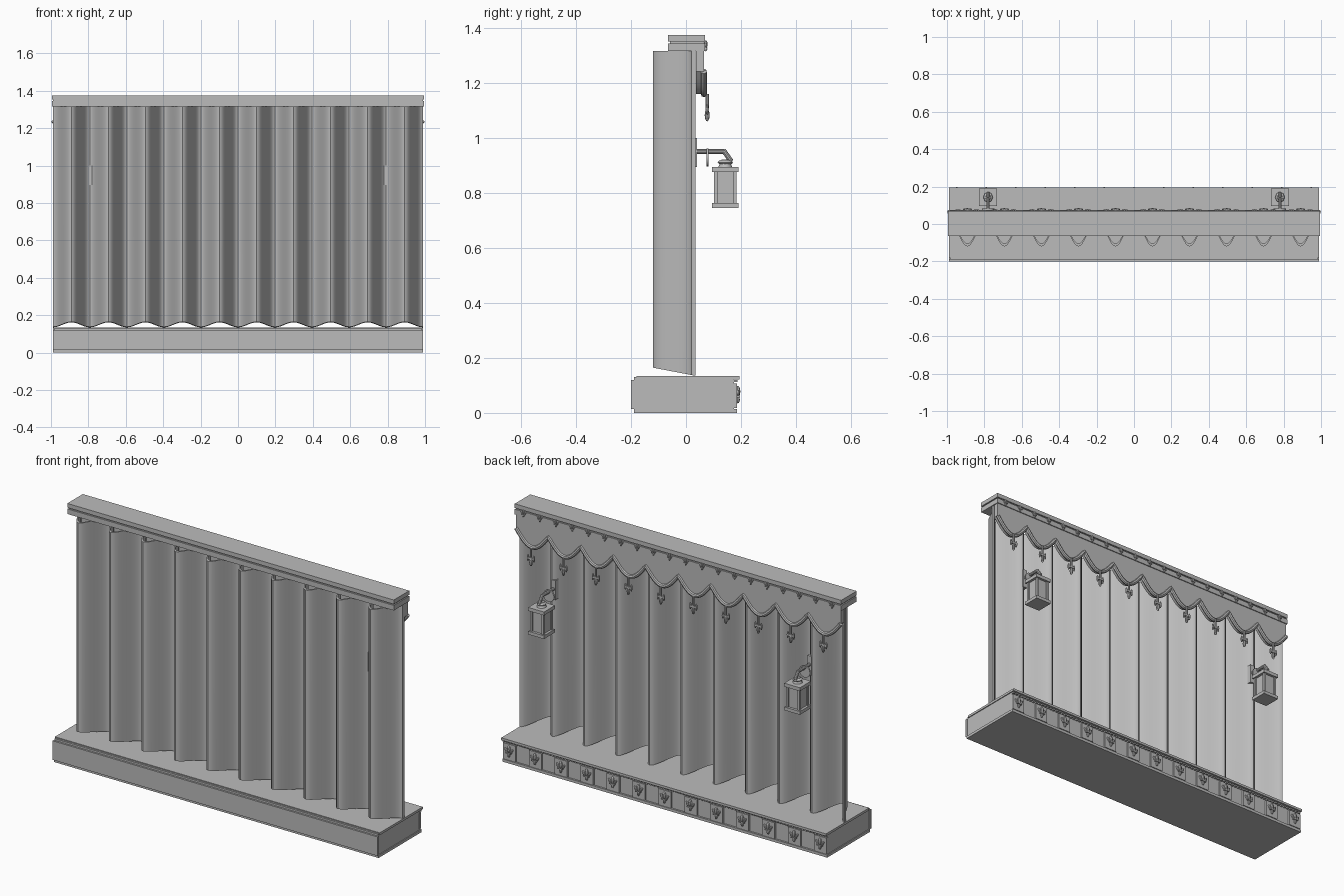
import bpy, bmesh, math
from mathutils import Matrix, Vector

cube = bpy.data.objects.get("Cube")
if cube:
    bpy.data.objects.remove(cube, do_unlink=True)

grey = bpy.data.materials.new("plain_grey")
grey.use_nodes = True
grey.diffuse_color = (0.5, 0.5, 0.5, 1)
grey.node_tree.nodes["Principled BSDF"].inputs["Base Color"].default_value = (0.5, 0.5, 0.5, 1)

HALF = 0.99          # half width of the curtain
FOLDS = 10
PERIOD = 2 * HALF / FOLDS
CENTRES = [-HALF + PERIOD * (i + 0.5) for i in range(FOLDS)]


def finish(name, bm, smooth=False):
    bmesh.ops.recalc_face_normals(bm, faces=bm.faces)
    mesh = bpy.data.meshes.new(name)
    bm.to_mesh(mesh)
    bm.free()
    mesh.materials.append(grey)
    obj = bpy.data.objects.new(name, mesh)
    bpy.context.collection.objects.link(obj)
    if smooth:
        bpy.ops.object.select_all(action='DESELECT')
        obj.select_set(True)
        bpy.context.view_layer.objects.active = obj
        bpy.ops.object.shade_smooth_by_angle(angle=math.radians(35))
    return obj


def box(bm, x, y, z):
    size = Matrix.Diagonal((x[1] - x[0], y[1] - y[0], z[1] - z[0], 1))
    mid = Vector((sum(x) / 2, sum(y) / 2, sum(z) / 2))
    bmesh.ops.create_cube(bm, size=1, matrix=Matrix.Translation(mid) @ size)


def blob(bm, centre, radii, tilt=0):
    m = Matrix.Translation(centre) @ Matrix.Rotation(tilt, 4, 'Y') @ Matrix.Diagonal((*radii, 1))
    bmesh.ops.create_uvsphere(bm, u_segments=8, v_segments=6, radius=1, matrix=m)


def rod(bm, a, b, r1, r2, sides=10):
    a, b = Vector(a), Vector(b)
    d = b - a
    m = Matrix.Translation((a + b) / 2) @ d.to_track_quat('Z', 'Y').to_matrix().to_4x4()
    bmesh.ops.create_cone(bm, cap_ends=True, segments=sides, radius1=r1, radius2=r2,
                          depth=d.length, matrix=m)


def loft(bm, sections):
    rings = [[bm.verts.new(p) for p in s] for s in sections]
    n = len(rings[0])
    for a, b in zip(rings, rings[1:]):
        for i in range(n):
            bm.faces.new((a[i], a[(i + 1) % n], b[(i + 1) % n], b[i]))
    bm.faces.new(rings[0])
    bm.faces.new(rings[-1])


def flower(bm, x, y, z, s, depth):
    # three petals, a band and a short foot
    blob(bm, (x, y, z + 0.2 * s), (0.16 * s, depth, 0.32 * s))
    for side in (-1, 1):
        blob(bm, (x + side * 0.25 * s, y, z + 0.1 * s), (0.1 * s, depth * 0.8, 0.23 * s), side * 0.6)
    box(bm, (x - 0.25 * s, x + 0.25 * s), (y - depth * 0.8, y + depth * 0.8), (z - 0.13 * s, z - 0.04 * s))
    blob(bm, (x, y, z - 0.27 * s), (0.12 * s, depth * 0.8, 0.2 * s))


# Pleated curtain
bm = bmesh.new()
sections = []
steps = FOLDS * 20
for i in range(steps + 1):
    x = -HALF + 2 * HALF * i / steps
    y = -0.05 + 0.07 * math.cos(2 * math.pi * (x + HALF) / PERIOD)
    back = y + 0.015
    low = lambda v: 0.135 + (0.035 - v) * 0.19
    sections.append([(x, y, low(y)), (x, back, low(back)), (x, back, 1.317), (x, y, 1.317)])
loft(bm, sections)
finish("curtain", bm, True)

# Top rail with a groove
bm = bmesh.new()
box(bm, (-0.995, 0.995), (-0.065, 0.07), (1.352, 1.375))
box(bm, (-0.988, 0.988), (-0.058, 0.063), (1.34, 1.355))
box(bm, (-0.995, 0.995), (-0.065, 0.07), (1.317, 1.345))
finish("top_rail", bm)


# Scalloped valance and its rope edge
def scallop(x):
    return 1.242 - 0.082 * abs(math.sin(math.pi * (x + HALF) / PERIOD))


bm = bmesh.new()
xs = [-HALF + 2 * HALF * i / steps for i in range(steps + 1)]
loft(bm, [[(x, 0.037, scallop(x)), (x, 0.065, scallop(x)), (x, 0.065, 1.32), (x, 0.037, 1.32)]
          for x in xs])
finish("valance", bm, True)

bm = bmesh.new()
sections = []
for i, x in enumerate(xs):
    a, b = xs[max(i - 1, 0)], xs[min(i + 1, steps)]
    t = Vector((b - a, 0, scallop(b) - scallop(a))).normalized()
    n = Vector((-t.z, 0, t.x))
    c = Vector((x, 0.065, scallop(x)))
    sections.append([c + 0.011 * (math.cos(k * math.pi / 4) * n + math.sin(k * math.pi / 4) * Vector((0, 1, 0)))
                     for k in range(8)])
loft(bm, sections)
finish("valance_rope", bm, True)

# Hanging tassels under each scallop
bm = bmesh.new()
for x in CENTRES:
    rod(bm, (x, 0.077, 1.16), (x, 0.077, 1.1), 0.006, 0.006, 8)
    box(bm, (x - 0.02, x + 0.02), (0.071, 0.083), (1.1, 1.11))
    for side in (-1, 1):
        blob(bm, (x + side * 0.018, 0.077, 1.105), (0.006, 0.006, 0.02))
    blob(bm, (x, 0.077, 1.083), (0.009, 0.009, 0.022))
finish("tassels", bm, True)

# Small flowers along the rail
bm = bmesh.new()
for i in range(20):
    flower(bm, -0.94 + 1.88 * i / 19, 0.072, 1.335, 0.04, 0.007)
finish("rail_flowers", bm, True)

# Base
bm = bmesh.new()
box(bm, (-0.985, 0.985), (-0.19, 0.175), (0, 0.13))
box(bm, (-0.99, 0.99), (-0.19, 0.185), (0, 0.015))
box(bm, (-0.99, 0.99), (-0.2, -0.188), (0.015, 0.12))
box(bm, (-0.99, 0.99), (-0.18, 0.195), (0.122, 0.135))
finish("base", bm)

# Panels, beads and flowers on the back of the base
bm = bmesh.new()
for i in range(13):
    x = -0.948 + 0.158 * i
    box(bm, (x - 0.038, x + 0.038), (0.17, 0.186), (0.018, 0.107))
finish("base_panels", bm)
bm = bmesh.new()
for i in range(13):
    flower(bm, -0.948 + 0.158 * i, 0.188, 0.065, 0.065, 0.01)
finish("base_flowers", bm, True)
bm = bmesh.new()
for i in range(100):
    x = -0.98 + 1.96 * i / 99
    box(bm, (x - 0.006, x + 0.006), (0.17, 0.188), (0.112, 0.12))
finish("base_beads", bm)

# Pair of wall lanterns
for side, label in ((1, "left"), (-1, "right")):
    x = side * 0.78
    bm = bmesh.new()
    box(bm, (x - 0.013, x + 0.013), (0.015, 0.04), (0.895, 1.0))
    finish(label + "_lantern_plate", bm)

    bm = bmesh.new()
    rod(bm, (x, 0.035, 0.952), (x, 0.14, 0.952), 0.009, 0.009)
    rod(bm, (x, 0.075, 0.93), (x, 0.082, 0.93), 0.033, 0.033, 16)
    rod(bm, (x, 0.137, 0.955), (x, 0.165, 0.915), 0.009, 0.009)
    rod(bm, (x, 0.143, 0.893), (x, 0.143, 0.922), 0.026, 0.014)
    blob(bm, (x, 0.143, 0.912), (0.025, 0.028, 0.01))
    finish(label + "_lantern_arm", bm, True)

    bm = bmesh.new()
    cy = 0.143
    for z, h in ((0.746, 0.018), (0.876, 0.019)):
        box(bm, (x - 0.048, x + 0.048), (cy - 0.048, cy + 0.048), (z, z + h))
    box(bm, (x - 0.034, x + 0.034), (cy - 0.034, cy + 0.034), (0.755, 0.885))
    for sx in (-1, 1):
        for sy in (-1, 1):
            px, py = x + sx * 0.035, cy + sy * 0.035
            box(bm, (px - 0.006, px + 0.006), (py - 0.006, py + 0.006), (0.755, 0.885))
    finish(label + "_lantern_body", bm)
